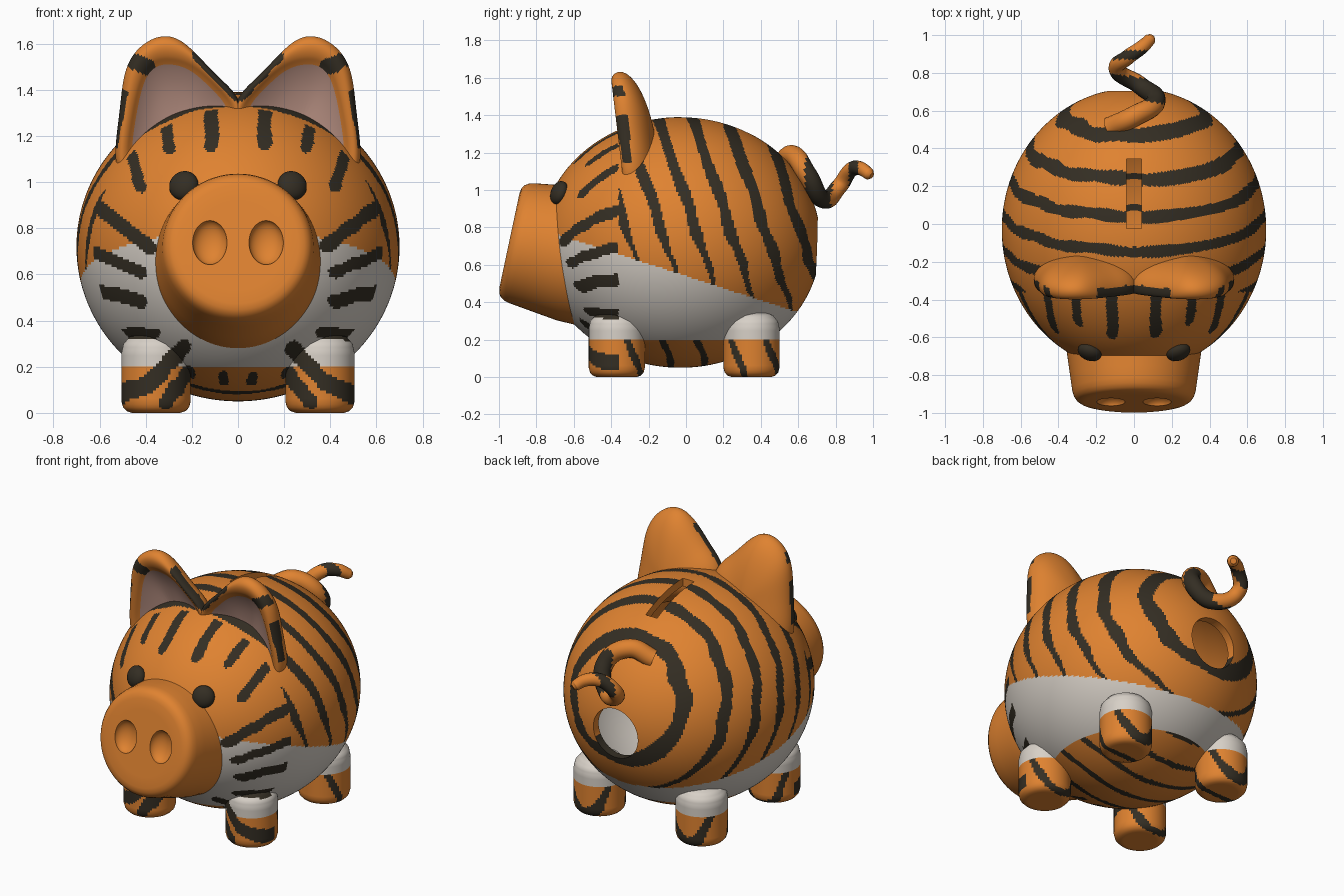
import bpy, bmesh, math
from mathutils import Matrix, Vector

if "Cube" in bpy.data.objects:
    bpy.data.objects.remove(bpy.data.objects["Cube"])


def material(name, rgb):
    m = bpy.data.materials.new(name)
    m.diffuse_color = (*rgb, 1)
    m.use_nodes = True
    m.node_tree.nodes["Principled BSDF"].inputs["Base Color"].default_value = m.diffuse_color
    return m


MATS = [material("orange", (0.74, 0.225, 0.03)), material("dark_brown", (0.034, 0.027, 0.017)),
        material("off_white", (0.68, 0.63, 0.57)), material("dusty_pink", (0.53, 0.31, 0.25))]
ORANGE, DARK, WHITE, PINK = range(4)


def activate(ob):
    bpy.ops.object.select_all(action='DESELECT')
    ob.select_set(True)
    bpy.context.view_layer.objects.active = ob


def finish(name, bm):
    me = bpy.data.meshes.new(name)
    bm.to_mesh(me)
    bm.free()
    ob = bpy.data.objects.new(name, me)
    bpy.context.collection.objects.link(ob)
    for m in MATS:
        me.materials.append(m)
    return ob


def smooth(ob, angle=40):
    activate(ob)
    bpy.ops.object.shade_smooth_by_angle(angle=math.radians(angle))


def paint(ob, rule):
    for f in ob.data.polygons:
        f.material_index = rule(f.center, f)


def cut(ob, cutter):
    mod = ob.modifiers.new("cut", 'BOOLEAN')
    mod.operation, mod.solver, mod.object = 'DIFFERENCE', 'EXACT', cutter
    activate(ob)
    bpy.ops.object.modifier_apply(modifier=mod.name)
    bpy.data.objects.remove(cutter)


def ellipsoid(name, matrix, size, u=48, v=24):
    bm = bmesh.new()
    bmesh.ops.create_uvsphere(bm, u_segments=u, v_segments=v, radius=1,
                              matrix=matrix @ Matrix.Diagonal((*size, 1)))
    return finish(name, bm)


def lathe(name, profile, matrix, steps=72, step=0.012):
    pts = [profile[0]]
    for a, b in zip(profile, profile[1:]):
        n = max(1, round(math.dist(a, b) / step))
        pts += [(a[0] + (b[0] - a[0]) * i / n, a[1] + (b[1] - a[1]) * i / n) for i in range(1, n + 1)]
    bm = bmesh.new()
    vs = [bm.verts.new((r, 0, z)) for r, z in pts]
    es = [bm.edges.new(e) for e in zip(vs, vs[1:])]
    bmesh.ops.spin(bm, geom=vs + es, cent=(0, 0, 0), axis=(0, 0, 1),
                   angle=2 * math.pi, steps=steps, use_duplicate=False)
    bmesh.ops.remove_doubles(bm, verts=bm.verts[:], dist=1e-5)
    bmesh.ops.recalc_face_normals(bm, faces=bm.faces[:])
    bm.transform(matrix)
    return finish(name, bm)


# Stripe strokes seen from the front: x1, z1, x2, z2, half width (mirrored in x)
FACE = [(.115, 1.33, .115, 1.165, .03), (.32, 1.27, .295, 1.15, .026), (.47, 1.14, .42, .98, .025),
        (.61, .90, .38, .72, .03), (.64, .70, .42, .61, .026), (.60, .525, .42, .485, .03),
        (.52, .34, .36, .345, .025), (.065, .16, .06, .13, .022), (.52, .075, .38, .13, .04),
        (.38, .13, .24, .28, .035), (.31, .05, .22, .17, .032)]
EAR = [(.0, 1.38, .16, 1.55, .036), (.39, 1.50, .50, 1.55, .034), (.50, 1.38, .54, 1.17, .022)]


def in_strokes(p, strokes):
    q = Vector((abs(p.x), p.z))
    for x1, z1, x2, z2, w in strokes:
        a, d = Vector((x1, z1)), Vector((x2 - x1, z2 - z1))
        t = max(0, min(1, (q - a).dot(d) / d.length_squared))
        w *= 1 + 0.12 * math.sin(50 * p.z + 37 * p.x)
        if (a + d * t - q).length < w:
            return True
    return False


def coat(p, face=None):
    edge = 0.54 - 0.324 * p.y
    white = 0.2 < p.z < edge
    if p.y < -0.36:                       # face strokes
        if in_strokes(p, FACE):
            return DARK
    elif not white:                       # slanted rings round the body
        u = p.y + 0.33 * (p.z - 0.72) + 0.006 * math.sin(19 * p.z + 9 * p.x)
        k = min(5, round((u + 0.295) / 0.185))
        half = 0.031 if k < 5 else 0.028
        half *= min(1, 0.35 + (p.z - edge) / 0.4) if p.z > edge else 0.6
        if abs(u + 0.295 - 0.185 * k) < half * (1 + 0.12 * math.sin(31 * p.z + 23 * p.x)):
            return DARK
    return WHITE if white else ORANGE


def body_coat(p, face):
    # the upper inside of the shell has no stripes
    r = (p.x / .70) ** 2 + ((p.y + .03) / .75) ** 2 + ((p.z - .72) / .67) ** 2
    c = coat(p)
    return ORANGE if c == DARK and r < 0.9 and p.z > 0.72 else c


# Hollow body with a coin slot on top and a round hole at the back
bm = bmesh.new()
centre = Matrix.Translation((0, -0.03, 0.72))
bmesh.ops.create_uvsphere(bm, u_segments=380, v_segments=190, radius=1,
                          matrix=centre @ Matrix.Diagonal((0.70, 0.75, 0.67, 1)))
outer = set(bm.faces)
bmesh.ops.create_uvsphere(bm, u_segments=128, v_segments=64, radius=1,
                          matrix=centre @ Matrix.Diagonal((0.65, 0.70, 0.62, 1)))
bmesh.ops.reverse_faces(bm, faces=[f for f in bm.faces if f not in outer])
body = finish("body", bm)
bm = bmesh.new()
bmesh.ops.create_cube(bm, size=1, matrix=Matrix.Translation((0, 0.16, 1.35))
                      @ Matrix.Diagonal((0.08, 0.37, 0.5, 1)))
cut(body, finish("slot_cutter", bm))
bm = bmesh.new()
bmesh.ops.create_cone(bm, cap_ends=True, segments=64, radius1=0.155, radius2=0.155, depth=0.4,
                      matrix=Matrix.Translation((0, 0.72, 0.70)) @ Matrix.Rotation(math.pi / 2, 4, 'X'))
cut(body, finish("hole_cutter", bm))
paint(body, body_coat)
smooth(body)

# Tilted snout with two nostrils
tilt = Matrix.Translation((0, -0.944, 0.73)) @ Matrix.Rotation(math.radians(78), 4, 'X')
snout = lathe("snout", [(0, 0), (.262, 0), (.288, -.006), (.306, -.018), (.319, -.038), (.327, -.065),
                        (.364, -.33), (.37, -.5), (0, -.5)], tilt, 96, 0.06)
for s in (-1, 1):
    cut(snout, ellipsoid("nostril_cutter", tilt @ Matrix.Translation((s * .122, .008, .005)),
                         (.075, .098, .055)))
smooth(snout)

# Legs: white above, orange and striped below
LEG = [(0, 0), (.105, 0), (.128, .008), (.143, .024), (.15, .05), (.15, .26), (.142, .298),
       (.115, .33), (.07, .348), (0, .355)]
for s, side in ((-1, "left"), (1, "right")):
    for y, end in ((-.37, "front"), (.35, "rear")):
        leg = lathe(f"{end}_{side}_leg", LEG, Matrix.Translation((s * .355, y, 0)))
        paint(leg, coat)
        smooth(leg)

# Eyes
for s, side in ((-1, "left"), (1, "right")):
    eye = ellipsoid(f"{side}_eye", Matrix.Translation((s * .235, -.678, .985))
                    @ Matrix.Rotation(s * .35, 4, 'Z') @ Matrix.Rotation(-.35, 4, 'X'), (.065, .042, .065))
    paint(eye, lambda p, f: DARK)
    smooth(eye)

# Ears: domed back, rounded rim, dished pink front
RIM = [(-.03, 1.2), (-.03, 1.37), (.09, 1.465), (.18, 1.57), (.25, 1.635), (.31, 1.655), (.38, 1.64),
       (.46, 1.58), (.51, 1.48), (.522, 1.3), (.555, 1.08), (.5, .98), (.25, 1.1)]
DISH = [(.03, 1.2), (.01, 1.325), (.10, 1.415), (.17, 1.485), (.24, 1.525), (.31, 1.535), (.36, 1.525),
        (.40, 1.49), (.43, 1.42), (.455, 1.3), (.485, 1.1), (.45, 1.02), (.25, 1.12)]
MID = [((a + c) / 2, (b + d) / 2) for (a, b), (c, d) in zip(RIM, DISH)]
# outline, scale about the ear centre, depth behind the front plane
RINGS = [(RIM, .1, .21), (RIM, .5, .19), (RIM, .85, .14), (RIM, 1, .065), (MID, 1.04, 0),
         (DISH, 1.02, .015), (DISH, .98, .03), (DISH, .6, .08), (DISH, .1, .1)]


def ear_coat(p, f):
    if f.material_index == PINK:
        return PINK
    return DARK if f.normal.y < 0.15 and in_strokes(p, EAR) else ORANGE


for s, side in ((-1, "left"), (1, "right")):
    bm = bmesh.new()
    rings = []
    for outline, k, depth in RINGS:
        ring = []
        for x, z in outline:
            x, z = .27 + (x - .27) * k, 1.25 + (z - 1.25) * k
            ring.append(bm.verts.new((s * x, -.35 - .12 * (z - 1.1) + depth, z)))
        rings.append(ring)
    n = len(RIM)
    for j in range(len(rings) - 1):
        for i in range(n):
            f = bm.faces.new((rings[j][i], rings[j][(i + 1) % n], rings[j + 1][(i + 1) % n], rings[j + 1][i]))
            f.material_index = PINK if j >= 6 else ORANGE
    bm.faces.new(rings[0])
    bm.faces.new(rings[-1]).material_index = PINK
    bmesh.ops.recalc_face_normals(bm, faces=bm.faces[:])
    ear = finish(f"{side}_ear", bm)
    sub = ear.modifiers.new("round", 'SUBSURF')
    sub.levels = 3
    activate(ear)
    bpy.ops.object.modifier_apply(modifier=sub.name)
    paint(ear, ear_coat)
    smooth(ear, 60)

# Curly tail: x, y, z, tube radius
TAIL = [(-.13, .51, 1.13, .055), (0, .57, 1.185, .055), (.115, .65, 1.08, .052), (.03, .735, .95, .048),
        (-.09, .82, 1.02, .044), (-.03, .885, 1.11, .04), (.04, .935, 1.115, .037),
        (.085, .98, 1.085, .032), (.093, .994, 1.077, .018)]
cu = bpy.data.curves.new("tail", 'CURVE')
cu.dimensions, cu.bevel_depth, cu.bevel_resolution = '3D', 1, 6
cu.resolution_u, cu.use_fill_caps = 16, True
sp = cu.splines.new('BEZIER')
sp.bezier_points.add(len(TAIL) - 1)
for bp, (x, y, z, r) in zip(sp.bezier_points, TAIL):
    bp.co, bp.radius = (x, y, z), r
    bp.handle_left_type = bp.handle_right_type = 'AUTO'
tail = bpy.data.objects.new("tail", cu)
bpy.context.collection.objects.link(tail)
activate(tail)
bpy.ops.object.convert(target='MESH')
tail = bpy.context.view_layer.objects.active
tail.data.materials.clear()
for m in MATS:
    tail.data.materials.append(m)
paint(tail, lambda p, f: DARK if .66 < p.y + .15 * p.x < .78 or .87 < p.y < .92 else ORANGE)
smooth(tail, 60)
